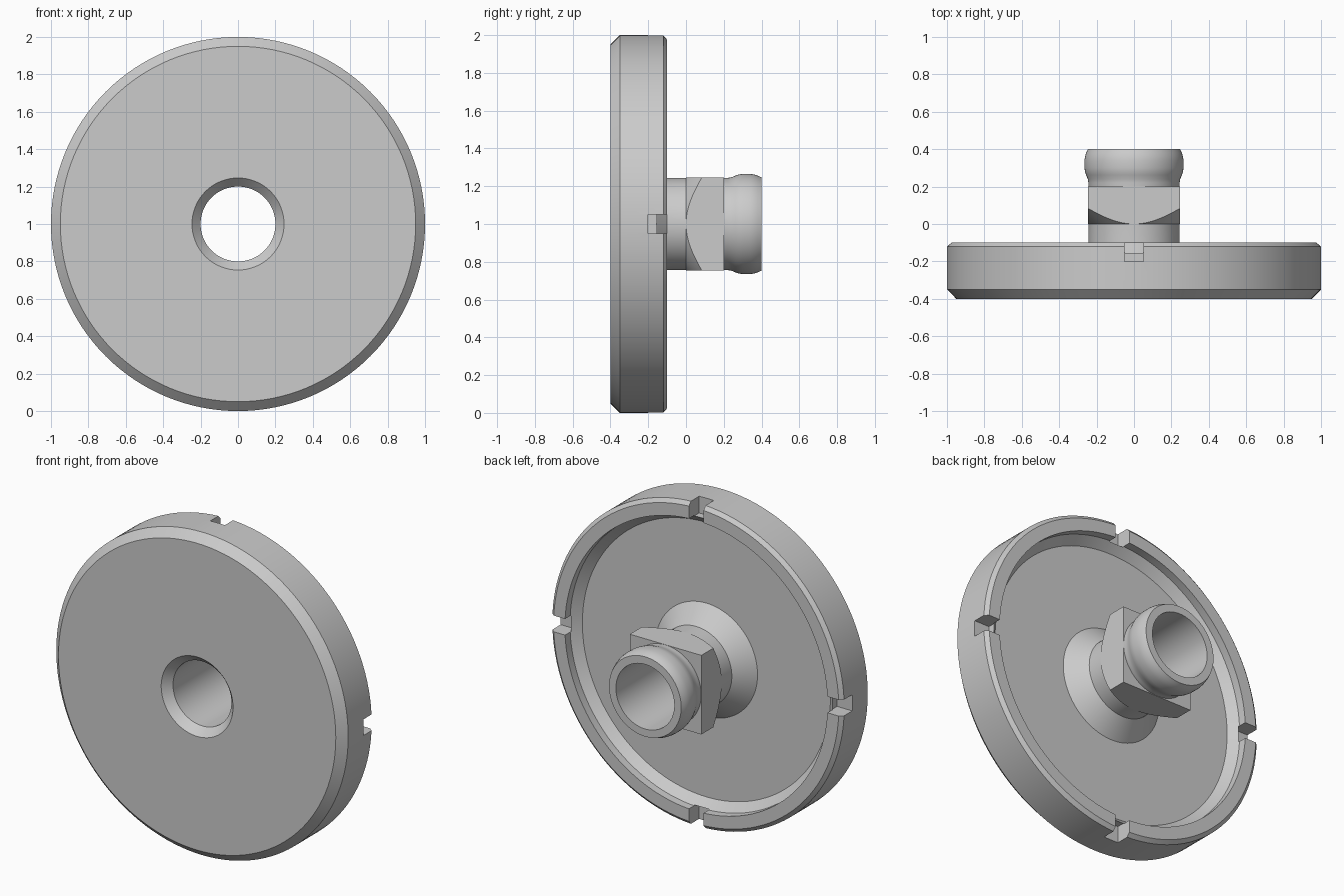
import bpy
import bmesh
from math import cos, sin, pi, radians
from mathutils import Vector

if "Cube" in bpy.data.objects:
    bpy.data.objects.remove(bpy.data.objects["Cube"], do_unlink=True)

CENTRE_Z = 1.0
SEGMENTS = 128

metal = bpy.data.materials.new("plain_grey_metal")
metal.use_nodes = True
grey = (0.6, 0.6, 0.6, 1)
metal.diffuse_color = grey
metal.node_tree.nodes["Principled BSDF"].inputs["Base Color"].default_value = grey


def make_object(name, bm):
    bmesh.ops.recalc_face_normals(bm, faces=bm.faces)
    mesh = bpy.data.meshes.new(name)
    bm.to_mesh(mesh)
    bm.free()
    mesh.materials.append(metal)
    obj = bpy.data.objects.new(name, mesh)
    bpy.context.collection.objects.link(obj)
    return obj


def lathe(name, profile):
    """Turn a closed (radius, y) profile around the horizontal y axis."""
    bm = bmesh.new()
    rings = []
    for i in range(SEGMENTS):
        a = 2 * pi * i / SEGMENTS
        rings.append([bm.verts.new((r * cos(a), y, CENTRE_Z + r * sin(a)))
                      for r, y in profile])
    n = len(profile)
    for i, ring in enumerate(rings):
        following = rings[(i + 1) % SEGMENTS]
        for j in range(n):
            k = (j + 1) % n
            bm.faces.new((ring[j], ring[k], following[k], following[j]))
    return make_object(name, bm)


def box(name, centre, size):
    bm = bmesh.new()
    bmesh.ops.create_cube(bm, size=1)
    bmesh.ops.scale(bm, vec=size, verts=bm.verts)
    bmesh.ops.translate(bm, vec=centre, verts=bm.verts)
    return make_object(name, bm)


def select_only(obj):
    bpy.ops.object.select_all(action='DESELECT')
    obj.select_set(True)
    bpy.context.view_layer.objects.active = obj


def combine(obj, cutter, operation):
    cutter.hide_render = True
    mod = obj.modifiers.new("cut", 'BOOLEAN')
    mod.operation = operation
    mod.solver = 'EXACT'
    mod.object = cutter
    select_only(obj)
    bpy.ops.object.modifier_apply(modifier=mod.name)
    bpy.data.objects.remove(cutter, do_unlink=True)


# Flanged disc, flared hub, neck and beaded pipe end as one turned body
bead = [(0.244, 0.22), (0.247, 0.24), (0.256, 0.262), (0.262, 0.28),
        (0.265, 0.30), (0.265, 0.34), (0.262, 0.36), (0.256, 0.38), (0.247, 0.4)]
body = lathe("flanged_body", [
    (0.2, -0.35), (0.246, -0.4), (0.95, -0.4), (1, -0.35), (1, -0.12),
    (0.977, -0.1), (0.9, -0.1), (0.9, -0.15), (0.85, -0.2),
    (0.35, -0.2), (0.244, -0.1), *bead, (0.2, 0.4)])

# Four notches around the rim
for direction in (Vector((1, 0, 0)), Vector((-1, 0, 0)),
                  Vector((0, 0, 1)), Vector((0, 0, -1))):
    centre = direction * 0.995 + Vector((0, -0.1, CENTRE_Z))
    size = [0.2 if abs(c) > 0.5 else 0.1 for c in direction]
    size[1] = 0.2
    combine(body, box("notch_cutter", centre, size), 'DIFFERENCE')

# Square wrench collar with a conical chamfer on its front
collar = lathe("square_collar", [
    (0.22, 0), (0.245, 0), (0.367, 0.1), (0.367, 0.2), (0.22, 0.2)])
combine(collar, box("square_cutter", (0, 0.1, CENTRE_Z), (0.49, 0.6, 0.49)),
        'INTERSECT')

for part in (body, collar):
    select_only(part)
    bpy.ops.object.shade_smooth_by_angle(angle=radians(28))
